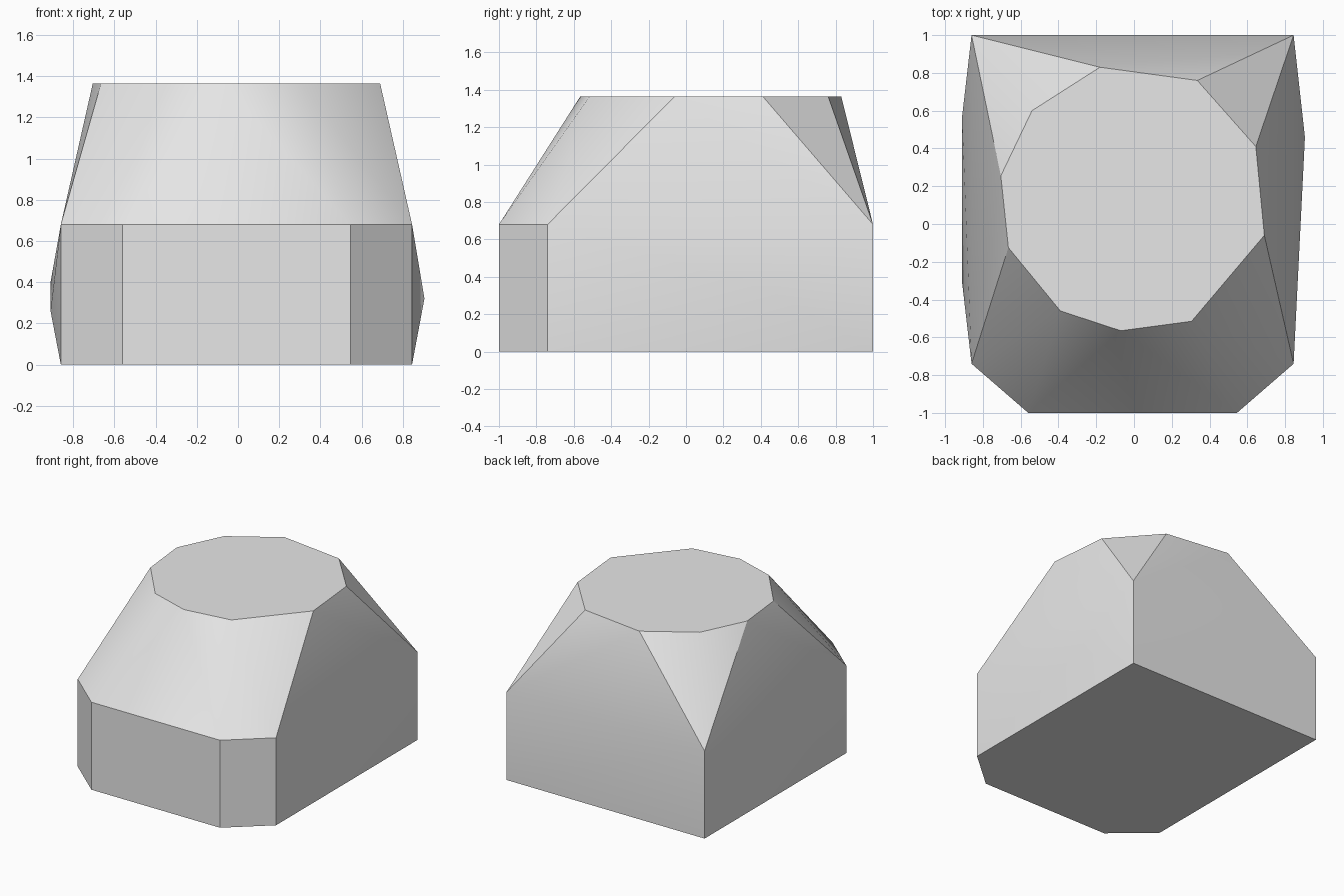
import bpy
import bmesh
import math

cube = bpy.data.objects.get("Cube")
if cube:
    bpy.data.objects.remove(cube, do_unlink=True)

# Single grey material
grey = bpy.data.materials.new("light_grey")
grey.use_nodes = True
grey.diffuse_color = (0.8, 0.8, 0.8, 1)
grey.node_tree.nodes["Principled BSDF"].inputs["Base Color"].default_value = grey.diffuse_color

SHOULDER, TOP = 0.68, 1.365

# Plan of the straight base walls, with two cut front corners
base_plan = [(-0.86, 1), (0.845, 1), (0.845, -0.74), (0.545, -1), (-0.56, -1), (-0.86, -0.74)]
# Irregular flat top
top_plan = [(-0.18, 0.83), (0.335, 0.76), (0.645, 0.41), (0.69, -0.06), (0.305, -0.515),
            (-0.07, -0.565), (-0.39, -0.46), (-0.665, -0.125), (-0.705, 0.255), (-0.54, 0.6)]
# Slight swelling of the side walls
bulges = [(0.905, 0.46, 0.32), (-0.91, 0.57, 0.4), (-0.91, -0.31, 0.26)]

# Wrap the faceted block around the plans
bm = bmesh.new()
for z, plan in ((0, base_plan), (SHOULDER, base_plan), (TOP, top_plan)):
    for x, y in plan:
        bm.verts.new((x, y, z))
for point in bulges:
    bm.verts.new(point)
hull = bmesh.ops.convex_hull(bm, input=bm.verts[:], use_existing_faces=False)
spare = {g for g in hull["geom_interior"] + hull["geom_unused"] if isinstance(g, bmesh.types.BMVert)}
bmesh.ops.delete(bm, geom=list(spare), context="VERTS")

# Merge flat regions into single faces
bmesh.ops.dissolve_limit(bm, angle_limit=math.radians(0.5), verts=bm.verts[:], edges=bm.edges[:])
bmesh.ops.recalc_face_normals(bm, faces=bm.faces[:])

mesh = bpy.data.meshes.new("faceted_block")
bm.to_mesh(mesh)
bm.free()
mesh.materials.append(grey)
block = bpy.data.objects.new("faceted_block", mesh)
bpy.context.collection.objects.link(block)

# Soft shading with crisp edges
bpy.ops.object.select_all(action="DESELECT")
block.select_set(True)
bpy.context.view_layer.objects.active = block
bpy.ops.object.shade_smooth_by_angle(angle=math.radians(30))
